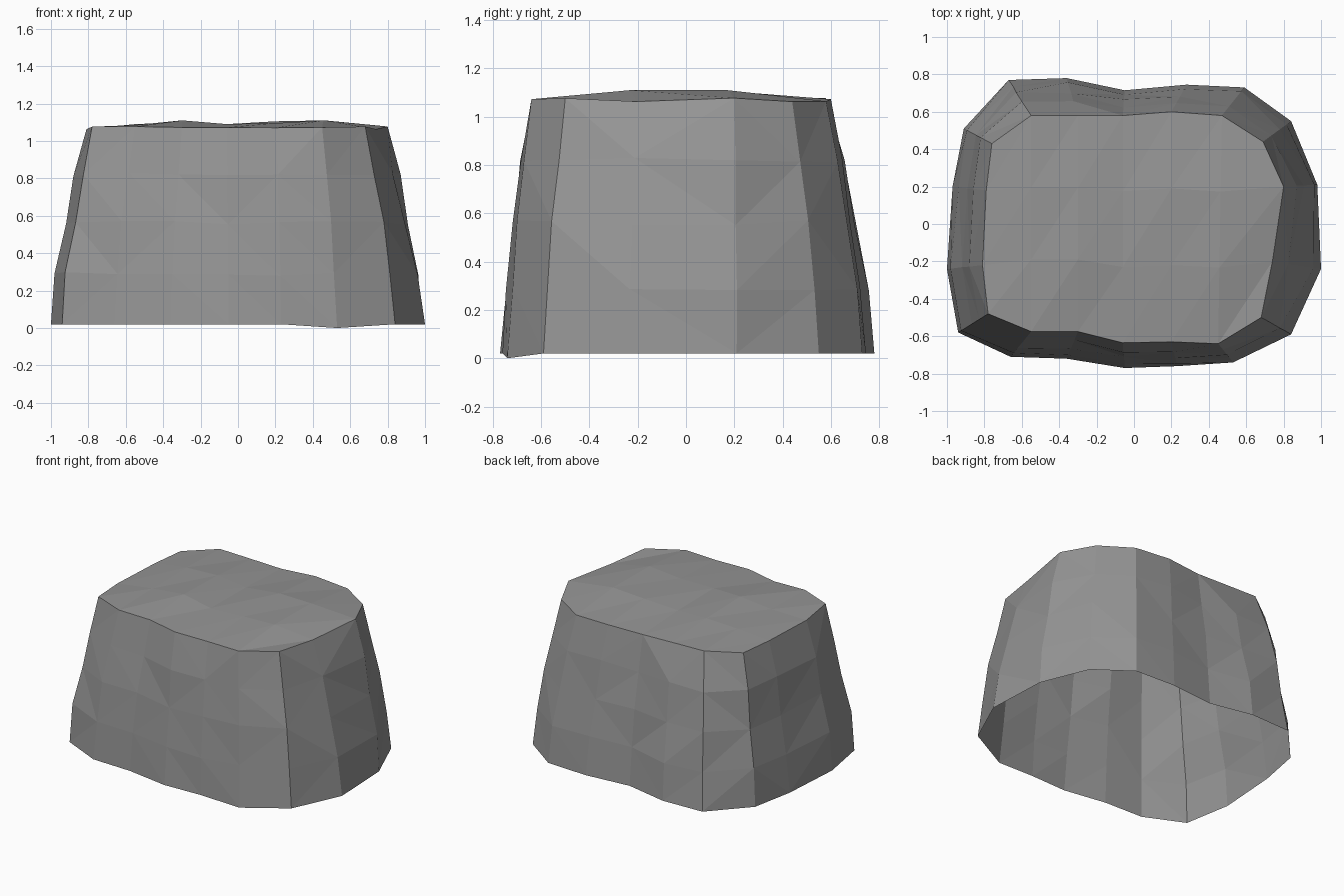
import bpy
import bmesh
import random
from mathutils import Vector

random.seed(4)
default_cube = bpy.data.objects.get("Cube")
if default_cube:
    bpy.data.objects.remove(default_cube, do_unlink=True)

# Outlines run counter-clockwise from the left-hand edge of the plan
BASE_OUTLINE = [(-1, -.24), (-.94, -.58), (-.66, -.71), (-.36, -.72), (-.05, -.77),
                (.23, -.76), (.53, -.74), (.84, -.59), (1, -.24), (.98, .21),
                (.84, .55), (.59, .73), (.28, .745), (-.05, .715), (-.36, .78),
                (-.67, .77), (-.91, .51), (-.97, .2)]
TOP_OUTLINE = [(-.81, -.22), (-.78, -.48), (-.55, -.575), (-.3, -.575), (-.06, -.635),
               (.2, -.63), (.45, -.64), (.68, -.5), (.74, -.2), (.8, .2),
               (.69, .44), (.47, .58), (.2, .6), (-.06, .58), (-.3, .58),
               (-.55, .58), (-.76, .43), (-.79, .18)]
# Each level: height and how far the wall has leaned in
LEVELS = [(.02, 0), (.29, .15), (.56, .39), (.82, .65), (1.07, 1)]
# Heights of the points inside the top, front row then rear row
CROWN_ROWS = [(1.085, 1.11, 1.09, 1.095, 1.11), (1.09, 1.1, 1.085, 1.105, 1.11)]


def jitter(amount):
    return random.uniform(-amount, amount)


def make_ring(bm, height, lean):
    """One horizontal loop of the rock wall, roughened between the ends."""
    rough = .012 if 0 < lean < 1 else 0
    ring = []
    for low, high in zip(BASE_OUTLINE, TOP_OUTLINE):
        point = Vector(low).lerp(Vector(high), lean)
        point *= 1 + jitter(rough)
        wobble = jitter(rough) if lean < 1 else jitter(.008)
        ring.append(bm.verts.new((point.x, point.y, height + wobble)))
    return ring


def add_walls(bm, rings):
    """Triangulated skin between neighbouring loops."""
    for lower, upper in zip(rings, rings[1:]):
        count = len(lower)
        for i in range(count):
            j = (i + 1) % count
            a, b, c, d = lower[i], lower[j], upper[j], upper[i]
            if random.random() < .5:
                bm.faces.new((a, b, c))
                bm.faces.new((a, c, d))
            else:
                bm.faces.new((a, b, d))
                bm.faces.new((b, c, d))


def add_crown(bm, rim):
    """Uneven grid of facets that closes the top."""
    front = rim[1:8]
    back = rim[10:17][::-1]
    rows = [front]
    for k, heights in enumerate(CROWN_ROWS, 1):
        left, right = (rim[0], rim[8]) if k == 1 else (rim[17], rim[9])
        row = [left]
        for j, height in enumerate(heights, 1):
            point = front[j].co.lerp(back[j].co, k / 3)
            row.append(bm.verts.new((point.x, point.y, height)))
        rows.append(row + [right])
    rows.append(back)
    for near, far in zip(rows, rows[1:]):
        for j in range(len(near) - 1):
            a, b, c, d = near[j], near[j + 1], far[j + 1], far[j]
            bm.faces.new((a, b, c))
            bm.faces.new((a, c, d))


# Open-bottomed boulder shell
bm = bmesh.new()
rings = [make_ring(bm, height, lean) for height, lean in LEVELS]
rings[0][6].co.z = 0
add_walls(bm, rings)
add_crown(bm, rings[-1])
bmesh.ops.recalc_face_normals(bm, faces=bm.faces)
mesh = bpy.data.meshes.new("boulder")
bm.to_mesh(mesh)
bm.free()
boulder = bpy.data.objects.new("boulder", mesh)
bpy.context.collection.objects.link(boulder)

# Plain grey stone
stone = bpy.data.materials.new("grey stone")
stone.use_nodes = True
colour = (.3, .3, .3, 1)
stone.diffuse_color = colour
stone.node_tree.nodes["Principled BSDF"].inputs["Base Color"].default_value = colour
mesh.materials.append(stone)
